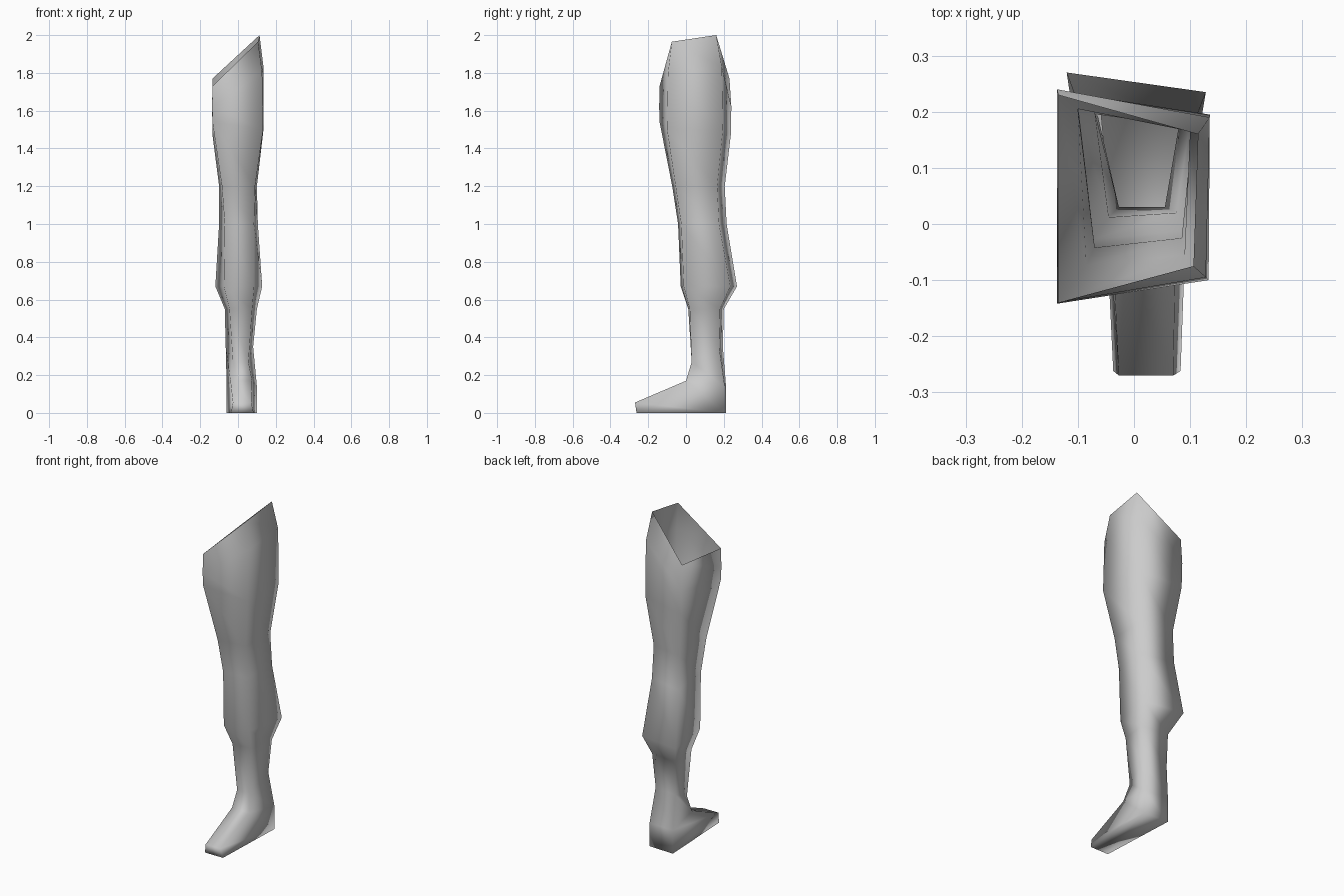
import bpy, bmesh

bm = bmesh.new()


def ring(zs, *xy):
    """Four-sided cross-section: front left, front right, back right, back left."""
    zs = zs if isinstance(zs, tuple) else (zs,) * 4
    return [bm.verts.new((x, y, z)) for (x, y), z in zip(xy, zs)]


# thigh, with its slanted open top
thigh = [
    ring((1.73, 1.965, 2.0, 1.77), (-.135, -.14), (.106, -.075), (.114, .16), (-.135, .23)),
    ring((1.62, 1.80, 1.83, 1.62), (-.137, -.142), (.128, -.095), (.135, .19), (-.137, .24)),
    ring((1.54, 1.50, 1.50, 1.47), (-.135, -.14), (.133, -.10), (.135, .195), (-.135, .237)),
]
# knee, calf and ankle
shin = [
    ring(1.20, (-.085, -.073), (.09, -.055), (.10, .165), (-.10, .205)),
    ring(1.00, (-.07, -.042), (.085, -.025), (.105, .175), (-.10, .215)),
    ring(0.67, (-.075, -.028), (.085, -.012), (.128, .235), (-.12, .27)),
    ring(0.55, (-.045, .012), (.075, .02), (.10, .18), (-.07, .20)),
    ring((.27, .27, .35, .35), (-.027, .03), (.055, .03), (.08, .175), (-.065, .195)),
]
# foot: instep, then toe top with heel base
foot = [
    ring((.17, .17, .14, .14), (-.04, 0), (.075, 0), (.10, .205), (-.06, .212)),
    ring((.055, .055, 0, 0), (-.027, -.27), (.07, -.27), (.10, .205), (-.06, .212)),
]

# skin between neighbouring sections
rings = thigh + shin + foot
for a, b in zip(rings, rings[1:]):
    for i in range(4):
        j = (i + 1) % 4
        bm.faces.new((a[i], b[i], b[j], a[j]))

# toe front, side wedges and sole
tl, tr, hr, hl = foot[-1]
bl = bm.verts.new((-.037, -.262, 0))
br = bm.verts.new((.083, -.262, 0))
for f in ((tl, bl, br, tr), (tr, br, hr), (hl, bl, tl), (bl, hl, hr, br)):
    bm.faces.new(f)

for f in bm.faces:
    f.smooth = True
mesh = bpy.data.meshes.new("leg")
bm.to_mesh(mesh)
bm.free()
leg = bpy.data.objects.new("leg", mesh)
bpy.context.collection.objects.link(leg)
